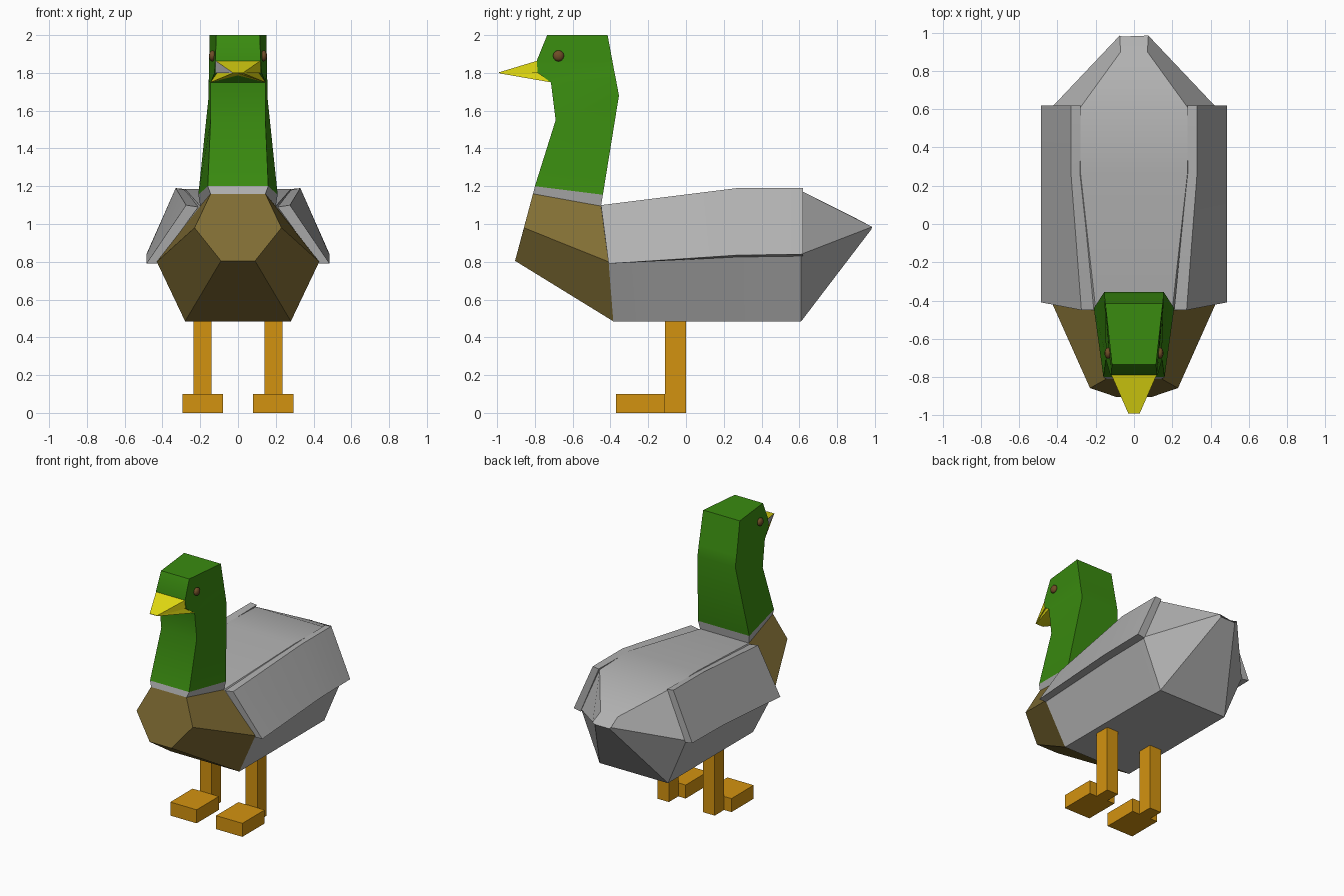
import bpy, bmesh, math

cube = bpy.data.objects.get("Cube")
if cube:
    bpy.data.objects.remove(cube)


def material(name, rgb):
    m = bpy.data.materials.new(name)
    m.use_nodes = True
    m.diffuse_color = (*rgb, 1)
    b = next(n for n in m.node_tree.nodes if n.type == 'BSDF_PRINCIPLED')
    b.inputs["Base Color"].default_value = (*rgb, 1)
    b.inputs["Roughness"].default_value = 0.8
    return m


GREY = material("feather grey", (.44, .44, .44))
GREEN = material("head green", (.042, .26, .005))
BROWN = material("chest brown", (.22, .155, .035))
ORANGE = material("leg orange", (.65, .29, .005))
YELLOW = material("beak yellow", (.8, .74, .006))
EYE = material("eye brown", (.16, .075, .02))


def finish(name, bm, *mats, angle=30):
    bmesh.ops.recalc_face_normals(bm, faces=bm.faces[:])
    me = bpy.data.meshes.new(name)
    bm.to_mesh(me)
    bm.free()
    for m in mats:
        me.materials.append(m)
    ob = bpy.data.objects.new(name, me)
    bpy.context.collection.objects.link(ob)
    bpy.ops.object.select_all(action='DESELECT')
    ob.select_set(True)
    bpy.context.view_layer.objects.active = ob
    bpy.ops.object.shade_smooth_by_angle(angle=math.radians(angle))
    return ob


def loft(rings):
    """Skin closed rings of points and cap both ends."""
    bm = bmesh.new()
    loops = [[bm.verts.new(p) for p in r] for r in rings]
    for a, b in zip(loops, loops[1:]):
        for i in range(len(a)):
            j = (i + 1) % len(a)
            bm.faces.new((a[i], a[j], b[j], b[i]))
    bm.faces.new(loops[0])
    bm.faces.new(loops[-1])
    return bm


def mirrored(half):
    """Full ring from its +x half."""
    return half + [(-x, y, z) for x, y, z in reversed(half)]


def box(name, lo, hi, mat):
    corners = [(0, 0), (1, 0), (1, 1), (0, 1)]
    rings = [[((lo, hi)[i][0], (lo, hi)[j][1], z) for i, j in corners]
             for z in (lo[2], hi[2])]
    return finish(name, loft(rings), mat)


# Chest and body share a hexagonal section: top, widest, bottom
body_front = [(.20, -.45, 1.095), (.43, -.41, .80), (.28, -.385, .485)]
chest_front = [(.145, -.81, 1.16), (.23, -.858, .98), (.09, -.905, .805)]
finish("chest", loft([mirrored(chest_front), mirrored(body_front)]), BROWN)

body = [
    body_front,
    [(.28, .27, 1.185), (.43, .27, .835), (.28, .27, .485)],
    [(.28, .61, 1.175), (.43, .61, .84), (.28, .61, .485)],
    [(.07, .90, 1.03), (.075, .985, .985), (.06, .98, .97)],
]
finish("body", loft([mirrored(r) for r in body]), GREY)


# Collar, neck and head: front and back corner of each ring
def neck_ring(front, back):
    return mirrored([front, back])


base = neck_ring((.16, -.80, 1.20), (.21, -.44, 1.155))
finish("collar", loft([neck_ring(chest_front[0], body_front[0]), base]), GREY)
finish("neck_and_head", loft([
    base,
    neck_ring((.145, -.69, 1.55), (.155, -.355, 1.68)),
    neck_ring((.145, -.715, 1.75), (.155, -.37, 1.76)),
    neck_ring((.125, -.785, 1.80), (.154, -.378, 1.80)),
    neck_ring((.12, -.79, 1.865), (.153, -.39, 1.865)),
    neck_ring((.115, -.735, 2.0), (.15, -.415, 2.0)),
]), GREEN)

# Beak: upper wedge with one grey side, lower wedge with a raised middle
tip = (.03, -.99, 1.80)
upper = loft([
    mirrored([(.12, -.785, 1.865), (.12, -.785, 1.80)]),
    mirrored([(.03, -.99, 1.803), tip]),
])
upper.normal_update()
for f in upper.faces:
    c = f.calc_center_median()
    f.material_index = int(c.x < -.04)
finish("upper_beak", upper, YELLOW, GREY)
finish("lower_beak", loft([
    [(-.125, -.75, 1.80), (.125, -.75, 1.80), (.145, -.715, 1.75),
     (0, -.74, 1.785), (-.145, -.715, 1.75)],
    [(-.03, -.985, 1.80), (.03, -.985, 1.80), (.03, -.985, 1.797),
     (0, -.985, 1.797), (-.03, -.985, 1.797)],
]), YELLOW)

# Paired parts
for side, s in (("left", 1), ("right", -1)):
    # Wing plate: outer top, outer bottom, inner bottom, inner top
    wing = [
        [(.275, -.45, 1.10), (.485, -.41, .79), (.43, -.41, .79), (.21, -.45, 1.09)],
        [(.33, .27, 1.19), (.485, .27, .835), (.43, .27, .825), (.28, .27, 1.18)],
        [(.33, .62, 1.19), (.485, .62, .84), (.43, .62, .83), (.28, .62, 1.185)],
    ]
    finish(side + "_wing", loft([[(s * x, y, z) for x, y, z in r] for r in wing]), GREY)

    # Leg and foot
    box(side + "_leg", (s * .14, -.11, 0), (s * .235, 0, .49), ORANGE)
    box(side + "_foot", (s * .08, -.37, 0), (s * .295, -.11, .1), ORANGE)

    # Eye
    bm = bmesh.new()
    bmesh.ops.create_icosphere(bm, subdivisions=2, radius=.03)
    bmesh.ops.scale(bm, vec=(.6, 1, 1), verts=bm.verts)
    bmesh.ops.translate(bm, vec=(s * .136, -.675, 1.89), verts=bm.verts)
    finish(side + "_eye", bm, EYE, angle=60)
